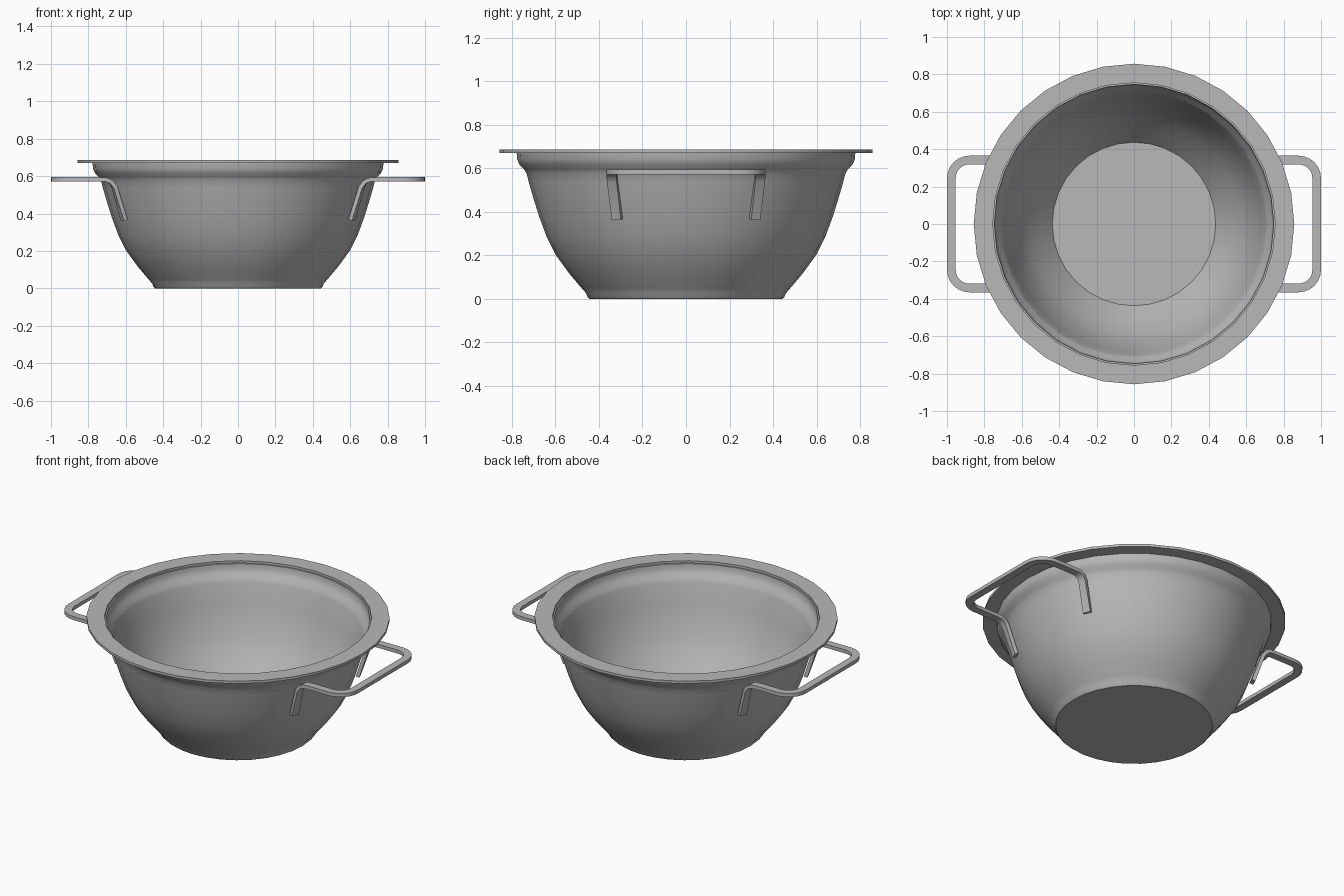
import bpy, bmesh, math
from mathutils import Vector

cube = bpy.data.objects.get("Cube")
if cube:
    bpy.data.objects.remove(cube, do_unlink=True)

SEGMENTS = 32

steel = bpy.data.materials.new("brushed_grey")
steel.use_nodes = True
GREY = (0.48, 0.48, 0.48, 1.0)
steel.diffuse_color = GREY
steel.node_tree.nodes["Principled BSDF"].inputs["Base Color"].default_value = GREY


def finish(bm, name, angle=35):
    bmesh.ops.recalc_face_normals(bm, faces=bm.faces)
    mesh = bpy.data.meshes.new(name)
    bm.to_mesh(mesh)
    bm.free()
    mesh.materials.append(steel)
    obj = bpy.data.objects.new(name, mesh)
    bpy.context.collection.objects.link(obj)
    bpy.ops.object.select_all(action='DESELECT')
    obj.select_set(True)
    bpy.context.view_layer.objects.active = obj
    bpy.ops.object.shade_smooth_by_angle(angle=math.radians(angle))
    return obj


def skin(bm, rings, closed):
    """Bridge rings of vertices; cap the two ends unless the chain is closed."""
    n = len(rings[0])
    pairs = list(zip(rings, rings[1:]))
    if closed:
        pairs.append((rings[-1], rings[0]))
    for a, b in pairs:
        for i in range(n):
            j = (i + 1) % n
            bm.faces.new((a[i], a[j], b[j], b[i]))
    if not closed:
        bm.faces.new(rings[0])
        bm.faces.new(rings[-1])


def lathe(name, profile, closed):
    bm = bmesh.new()
    rings = []
    for r, z in profile:
        rings.append([bm.verts.new((r * math.cos(math.tau * i / SEGMENTS),
                                    r * math.sin(math.tau * i / SEGMENTS), z))
                      for i in range(SEGMENTS)])
    skin(bm, rings, closed)
    return finish(bm, name)


# Bowl shell: outside from the base up, then inside down to the floor
outer = [(.443, 0), (.452, .008), (.458, .025), (.48, .05), (.535, .115),
         (.597, .20), (.64, .285), (.675, .38), (.70, .46), (.722, .535),
         (.732, .575), (.745, .597), (.765, .617), (.775, .64), (.778, .672)]
inner = [(.747, .672), (.745, .645), (.735, .622), (.715, .598), (.705, .575),
         (.68, .46), (.655, .38), (.62, .285), (.577, .20), (.515, .115),
         (.465, .05), (.437, .015)]
lathe("bowl", outer + inner, closed=False)

# Flat rim plate
lathe("rim", [(.755, .67), (.857, .67), (.857, .686), (.755, .686)], closed=True)


def handle(name, side):
    """Flat bar swept along a U, with both ends bent down against the wall."""
    z = .583
    half = [Vector((.88 + .097 * math.cos(a), .245 + .097 * math.sin(a), z))
            for a in (math.radians(15 * k) for k in range(7))]
    half += [Vector(p) for p in ((.74, .342, z), (.70, .342, .580), (.677, .341, .567),
                                 (.66, .338, .540), (.609, .316, .365))]
    path = [Vector((p.x, -p.y, p.z)) for p in reversed(half)] + half
    w, t = .023, .011
    bm = bmesh.new()
    rings = []
    for i, p in enumerate(path):
        before = (p - path[i - 1]).normalized() if i else Vector()
        after = (path[i + 1] - p).normalized() if i < len(path) - 1 else Vector()
        tangent = (before + after).normalized()
        across = tangent.cross(Vector((0, 0, 1))).normalized()
        up = across.cross(tangent)
        ring = []
        for u, v in ((-w, -t), (w, -t), (w, t), (-w, t)):
            q = p + across * u + up * v
            ring.append(bm.verts.new((q.x * side, q.y, q.z)))
        rings.append(ring)
    skin(bm, rings, closed=False)
    return finish(bm, name)


handle("left_handle", 1)
handle("right_handle", -1)
